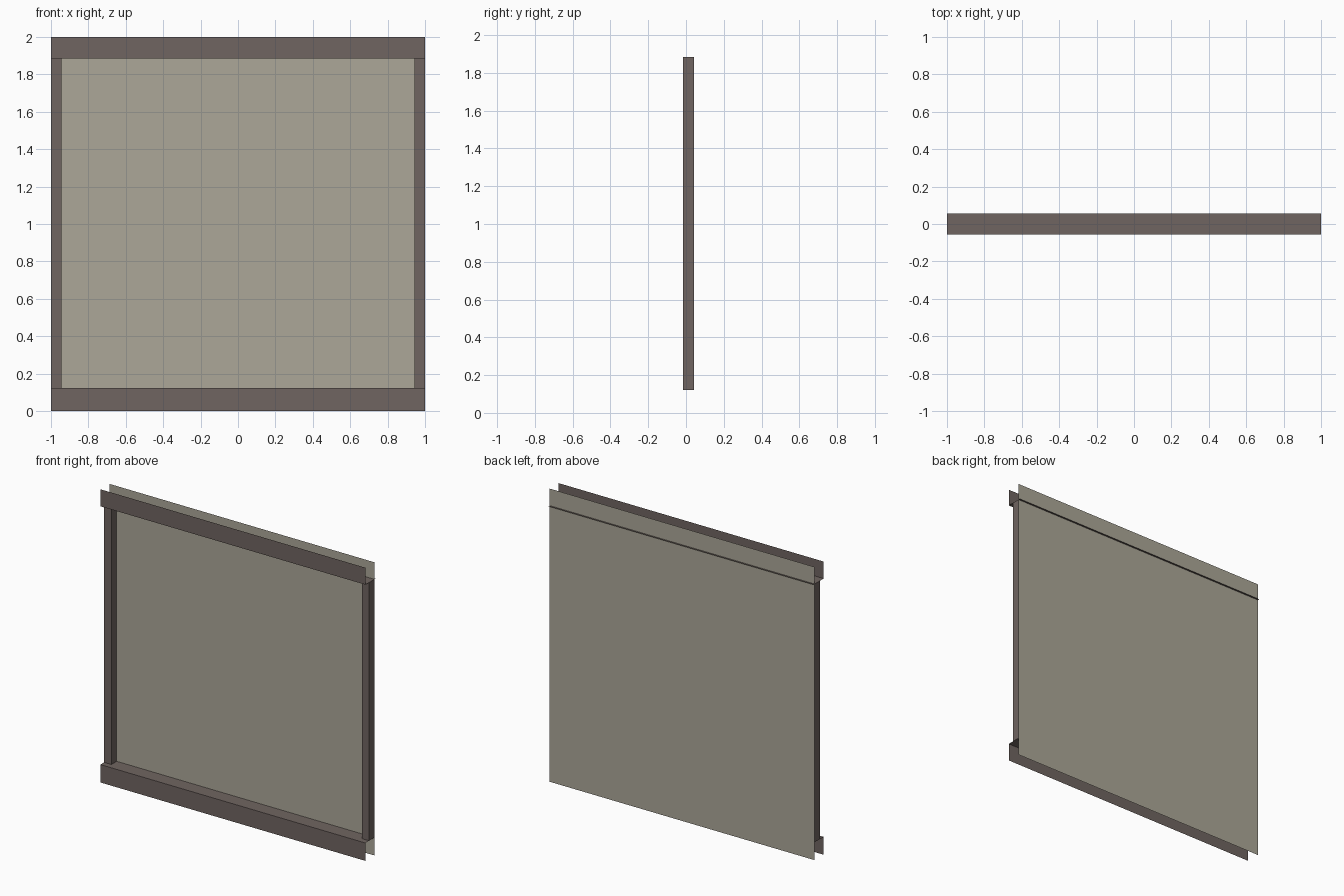
import bpy
from mathutils import Vector

if "Cube" in bpy.data.objects:
    bpy.data.objects.remove(bpy.data.objects["Cube"])


def material(name, rgb):
    m = bpy.data.materials.new(name)
    m.diffuse_color = (*rgb, 1.0)
    m.use_nodes = True
    m.node_tree.nodes["Principled BSDF"].inputs["Base Color"].default_value = m.diffuse_color
    return m


TRIM = material("brown grey trim", (0.162, 0.130, 0.119))
PANEL = material("warm grey panel", (0.413, 0.386, 0.314))

FRONT, BACK, PANEL_Y, POST_Y = -0.055, 0.055, 0.042, -0.015
LOW, HIGH = 0.122, 1.884


def sweep(name, profile, direction, mat):
    """Sweep an open 3D profile along a direction into a thin sheet."""
    n = len(profile)
    d = Vector(direction)
    verts = [Vector(p) for p in profile] + [Vector(p) + d for p in profile]
    faces = [(i, i + 1, n + i + 1, n + i) for i in range(n - 1)]
    mesh = bpy.data.meshes.new(name)
    mesh.from_pydata(verts, [], faces)
    mesh.materials.append(mat)
    ob = bpy.data.objects.new(name, mesh)
    bpy.context.collection.objects.link(ob)
    return ob


# Back sheet, full width and height
sweep("back_panel", [(-1, PANEL_Y, 2), (-1, PANEL_Y, 0)], (2, 0, 0), PANEL)

# Top rail: front face and a shelf that pokes through the panel
sweep("top_rail", [(-1, FRONT, 2), (-1, FRONT, HIGH), (-1, BACK, HIGH)],
      (2, 0, 0), TRIM)

# Bottom rail: shelf up to the panel and a front face
sweep("bottom_rail", [(-1, PANEL_Y, LOW), (-1, FRONT, LOW), (-1, FRONT, 0)],
      (2, 0, 0), TRIM)

# Side posts: three-sided channel, mirrored left to right
posts = sweep("side_posts",
              [(0.945, PANEL_Y, LOW), (0.945, POST_Y, LOW),
               (1, POST_Y, LOW), (1, PANEL_Y, LOW)],
              (0, 0, HIGH - LOW), TRIM)
mirror = posts.modifiers.new("mirror", 'MIRROR')
mirror.use_axis[0] = True
mirror.use_mirror_merge = False
